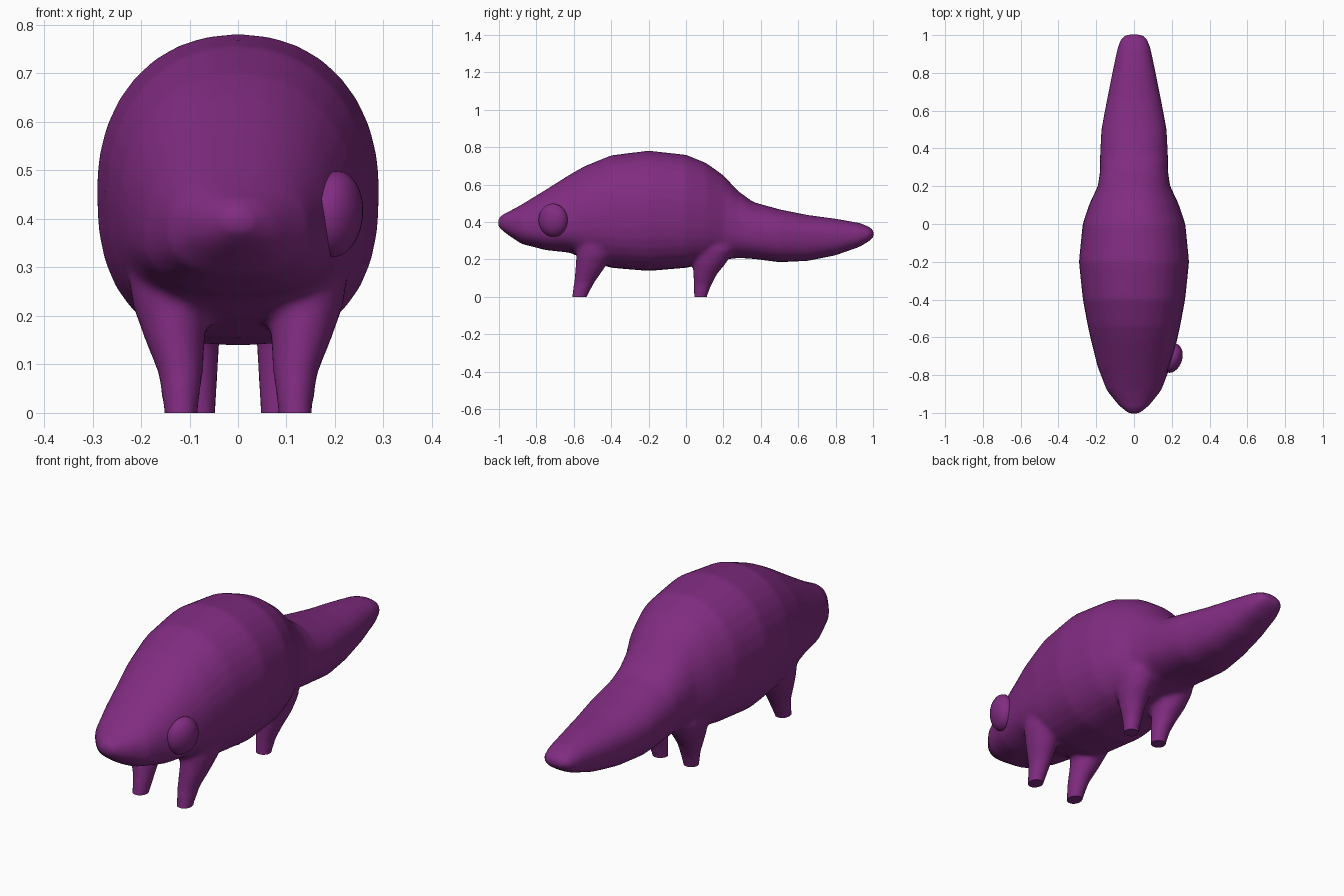
import bpy, bmesh, math
from mathutils import Matrix, Vector

if "Cube" in bpy.data.objects:
    bpy.data.objects.remove(bpy.data.objects["Cube"])

purple = bpy.data.materials.new("purple_skin")
purple.diffuse_color = (0.22, 0.025, 0.22, 1)
purple.use_nodes = True
purple.node_tree.nodes["Principled BSDF"].inputs["Base Color"].default_value = purple.diffuse_color


def make_object(name, bm):
    mesh = bpy.data.meshes.new(name)
    bm.to_mesh(mesh)
    bm.free()
    obj = bpy.data.objects.new(name, mesh)
    bpy.context.collection.objects.link(obj)
    mesh.materials.append(purple)
    return obj


def loft(bm, rings):
    """Skin a list of point rings and cap both ends."""
    loops = [[bm.verts.new(p) for p in ring] for ring in rings]
    n = len(loops[0])
    for a, b in zip(loops, loops[1:]):
        for i in range(n):
            j = (i + 1) % n
            bm.faces.new((a[i], a[j], b[j], b[i]))
    bm.faces.new(loops[0])
    bm.faces.new(loops[-1])


def body_ring(y, top, mid, bottom, half_width, n=32):
    pts = []
    for i in range(n):
        a = 2 * math.pi * i / n
        c, s = math.cos(a), math.sin(a)
        e = 2 / (2.15 if s >= 0 else 2.5)
        x = half_width * math.copysign(abs(c) ** e, c)
        h = (top - mid) if s >= 0 else (mid - bottom)
        pts.append((x, y, mid + h * math.copysign(abs(s) ** e, s)))
    return pts


def leg_ring(side, z, x, y, rx, ry, n=20):
    return [(side * (x + rx * math.cos(2 * math.pi * i / n)),
             y + ry * math.sin(2 * math.pi * i / n), z) for i in range(n)]


# Head, torso and tail: y, top, widest height, bottom, half width
sections = [
    (-1.005, .42, .395, .375, .025), (-.97, .447, .395, .345, .07),
    (-.95, .455, .39, .33, .09), (-.88, .493, .38, .283, .145),
    (-.75, .573, .37, .25, .195), (-.62, .655, .39, .236, .227),
    (-.54, .70, .42, .20, .245), (-.40, .757, .45, .155, .271),
    (-.20, .782, .46, .138, .292), (0, .76, .45, .155, .272),
    (.11, .715, .43, .178, .235), (.20, .65, .40, .198, .192),
    (.28, .565, .37, .208, .18), (.36, .507, .35, .203, .18),
    (.50, .468, .34, .185, .173), (.65, .438, .33, .192, .145),
    (.80, .418, .325, .222, .115), (.93, .395, .33, .268, .088),
    (.98, .375, .335, .298, .07), (1.005, .352, .337, .32, .04)]

# Legs: z, x, y, radius x, radius y (flared into the body)
front_leg = [(-.03, .118, -.575, .034, .04), (0, .118, -.57, .035, .041),
             (.08, .118, -.543, .046, .056), (.15, .13, -.515, .062, .077),
             (.22, .14, -.49, .077, .097), (.32, .14, -.47, .092, .12)]
back_leg = [(-.03, .082, .075, .036, .035), (0, .082, .077, .036, .035),
            (.06, .085, .088, .043, .047), (.12, .095, .102, .056, .064),
            (.18, .105, .125, .07, .09), (.25, .11, .15, .08, .11),
            (.34, .10, .15, .07, .10)]

bm = bmesh.new()
loft(bm, [body_ring(*s) for s in sections])
for side in (-1, 1):
    for leg in (front_leg, back_leg):
        loft(bm, [leg_ring(side, *r) for r in leg])
bmesh.ops.recalc_face_normals(bm, faces=bm.faces)
body = make_object("body_with_legs", bm)

# Fuse the parts into one soft skin
remesh = body.modifiers.new("fuse", 'REMESH')
remesh.mode = 'VOXEL'
remesh.voxel_size = 0.012
smooth = body.modifiers.new("soften", 'SMOOTH')
smooth.factor = 0.5
smooth.iterations = 8

# Trim the feet flat at the ground
bpy.context.view_layer.update()
bm = bmesh.new()
bm.from_object(body, bpy.context.evaluated_depsgraph_get())
body.modifiers.clear()
cut = bmesh.ops.bisect_plane(bm, geom=bm.verts[:] + bm.edges[:] + bm.faces[:],
                             plane_co=(0, 0, 0), plane_no=(0, 0, 1),
                             clear_inner=True)
rim = [g for g in cut["geom_cut"] if isinstance(g, bmesh.types.BMEdge)]
bmesh.ops.holes_fill(bm, edges=rim, sides=0)
bmesh.ops.recalc_face_normals(bm, faces=bm.faces)
bm.to_mesh(body.data)
bm.free()

# Single domed eye on the right side of the head
bm = bmesh.new()
bmesh.ops.create_uvsphere(bm, u_segments=28, v_segments=18, radius=1)
cut = bmesh.ops.bisect_plane(bm, geom=bm.verts[:] + bm.edges[:] + bm.faces[:],
                             plane_co=(-.15, 0, 0), plane_no=(1, 0, 0),
                             clear_inner=True)
rim = [g for g in cut["geom_cut"] if isinstance(g, bmesh.types.BMEdge)]
bmesh.ops.holes_fill(bm, edges=rim, sides=0)
bmesh.ops.transform(
    bm, verts=bm.verts,
    matrix=Matrix.Translation(Vector((.2, -.71, .41)))
    @ Matrix.Rotation(math.radians(-18), 4, 'Z')
    @ Matrix.Rotation(math.radians(5), 4, 'Y')
    @ Matrix.Diagonal((.055, .08, .089, 1)))
bmesh.ops.recalc_face_normals(bm, faces=bm.faces)
eye = make_object("eye", bm)

# Smooth shading
for obj in (body, eye):
    bpy.ops.object.select_all(action='DESELECT')
    obj.select_set(True)
    bpy.context.view_layer.objects.active = obj
    bpy.ops.object.shade_smooth_by_angle(angle=math.radians(50))
